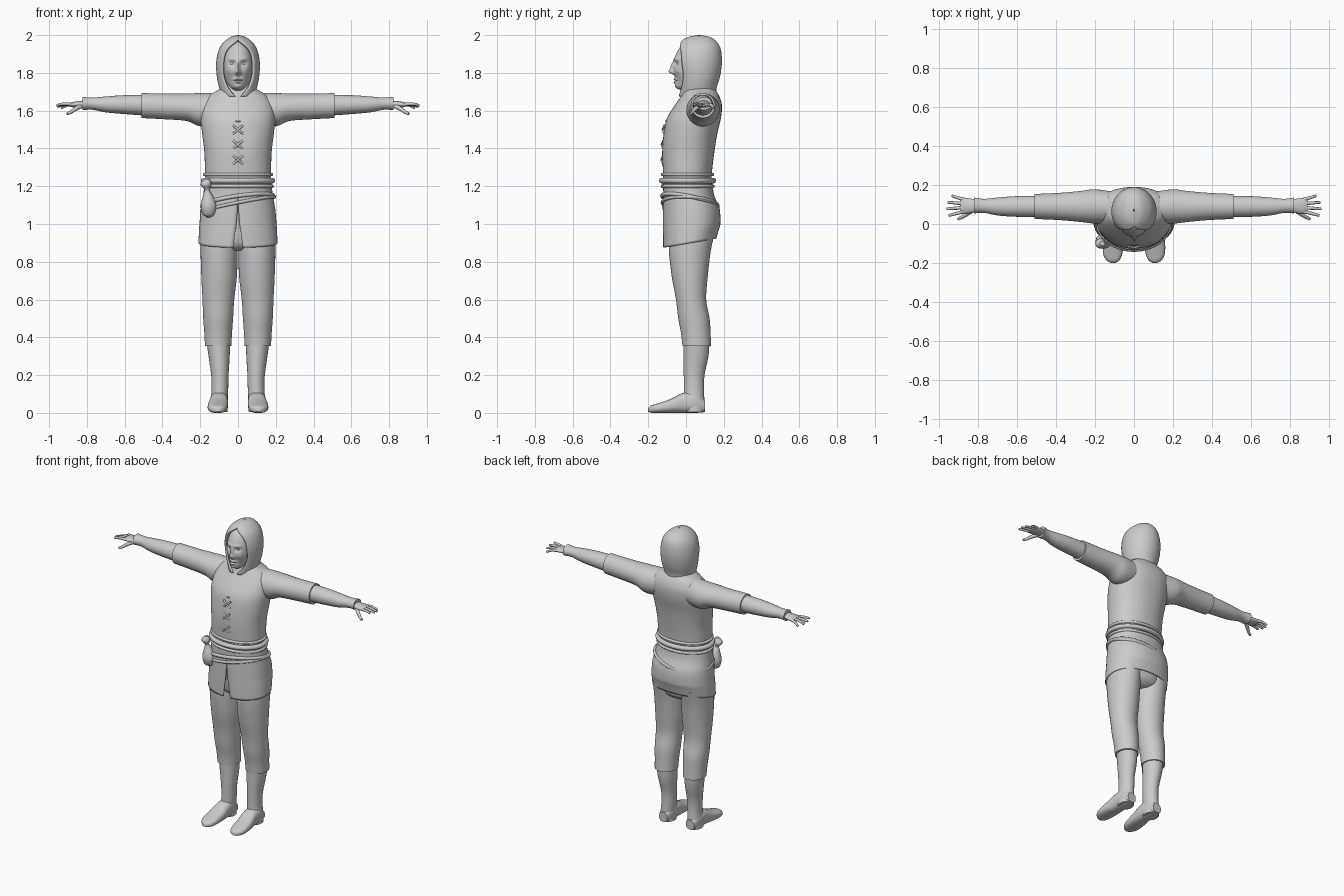
import bpy, bmesh, math
from math import sin, cos, pi, exp
from mathutils import Vector

cube = bpy.data.objects.get("Cube")
if cube:
    bpy.data.objects.remove(cube, do_unlink=True)

clay = bpy.data.materials.new("plain_grey")
clay.use_nodes = True
GREY = (0.6, 0.6, 0.6, 1)
clay.diffuse_color = GREY
clay.node_tree.nodes["Principled BSDF"].inputs["Base Color"].default_value = GREY
meshes = []


def add_mesh(name, bm):
    mesh = bpy.data.meshes.new(name)
    bm.to_mesh(mesh)
    bm.free()
    mesh.materials.append(clay)
    obj = bpy.data.objects.new(name, mesh)
    bpy.context.collection.objects.link(obj)
    meshes.append(obj)
    return obj


def spline_rings(rings, steps):
    """Catmull-Rom interpolation between the given sections."""
    out = []
    for i in range(len(rings) - 1):
        a, b = rings[max(i - 1, 0)], rings[i]
        c, d = rings[i + 1], rings[min(i + 2, len(rings) - 1)]
        for s in range(steps):
            t = s / steps
            out.append([q + 0.5 * t * (r - p + t * (2 * p - 5 * q + 4 * r - u + t * (3 * (q - r) + u - p)))
                        for p, q, r, u in zip(a, b, c, d)])
    return out + [list(rings[-1])]


def loft(name, rings, axis="z", flip=1, power=2, sides=40, steps=4, thick=0, warp=None):
    """Skin sections (position, centre a, centre b, radius a, radius b, front gap angle)."""
    bm = bmesh.new()
    rows = []
    for ring in spline_rings([tuple(r) + (0,) * (6 - len(r)) for r in rings], steps):
        pos, ca, cb, ra, rb, gap = ring
        gap = max(gap, 0)
        row = []
        for i in range(sides + 1):
            t = gap + (2 * pi - 2 * gap) * i / sides
            s, c = sin(t), cos(t)
            a = ca + ra * math.copysign(abs(s) ** (2 / power), s)
            b = cb - rb * math.copysign(abs(c) ** (2 / power), c)
            co = {"x": (pos, a, b), "y": (a, pos, b), "z": (a, b, pos)}[axis]
            co = Vector((co[0] * flip, co[1], co[2]))
            row.append(bm.verts.new(warp(co) if warp else co))
        rows.append(row)
    for low, high in zip(rows, rows[1:]):
        for i in range(sides):
            bm.faces.new((low[i], low[i + 1], high[i + 1], high[i]))
    if not thick:
        for row in (rows[0], rows[-1]):
            bm.faces.new(row[:-1])
    bmesh.ops.remove_doubles(bm, verts=bm.verts, dist=0.00005)
    bmesh.ops.recalc_face_normals(bm, faces=bm.faces)
    obj = add_mesh(name, bm)
    if thick:
        shell = obj.modifiers.new("thickness", "SOLIDIFY")
        shell.thickness = thick
    return obj


def tube(name, points, radius, closed=False, tip=1.0):
    curve = bpy.data.curves.new(name, "CURVE")
    curve.dimensions = "3D"
    curve.bevel_depth = radius
    curve.bevel_resolution = 3
    curve.use_fill_caps = True
    line = curve.splines.new("POLY")
    line.points.add(len(points) - 1)
    for i, (p, co) in enumerate(zip(line.points, points)):
        p.co = (*co, 1)
        p.radius = 1 + (tip - 1) * i / (len(points) - 1)
    line.use_cyclic_u = closed
    curve.materials.append(clay)
    obj = bpy.data.objects.new(name, curve)
    bpy.context.collection.objects.link(obj)


def cord(name, z, yc, rx, ry, radius, tilt_x=0, tilt_y=0):
    """Closed cord around the body, optionally slanted."""
    turns = [2 * pi * i / 56 for i in range(56)]
    tube(name, [(rx * cos(t), yc + ry * sin(t), z + tilt_x * rx * cos(t) + tilt_y * ry * sin(t))
                for t in turns], radius, closed=True)


# Tunic body
loft("tunic_body", [
    (1.0, 0, .03, .19, .13), (1.1, 0, .02, .18, .13), (1.2, 0, .008, .172, .128),
    (1.28, 0, .008, .175, .13), (1.38, 0, .012, .178, .138), (1.48, 0, .024, .19, .142),
    (1.56, 0, .042, .197, .143), (1.63, 0, .066, .19, .124), (1.68, 0, .075, .155, .10),
    (1.71, 0, .07, .105, .085), (1.74, 0, .065, .07, .07)], power=2.2, sides=56)


# Tunic skirt: split at the front, hem rising towards the back
def raise_hem(co):
    co.z += .17 * (co.y + .12) * max(0, min(1, (1 - co.z) / .12))
    return co


loft("tunic_skirt", [
    (1.22, 0, .008, .176, .13), (1.15, 0, .015, .185, .135), (1.08, 0, .028, .197, .15, .008),
    (1.0, 0, .03, .204, .152, .03), (.95, 0, .026, .207, .148, .06), (.875, 0, .02, .209, .141, .1)],
    power=2.2, sides=64, thick=.006, warp=raise_hem)
loft("pelvis", [(.86, 0, .03, .08, .07), (.9, 0, .03, .17, .11), (1.02, 0, .03, .185, .125)])

# Belt cords and slanted sashes
cord("belt_upper_cord", 1.262, .008, .178, .132, .009)
cord("belt_middle_cord", 1.23, .008, .181, .136, .015)
cord("belt_lower_cord", 1.2, .009, .181, .134, .009)
cord("long_sash", 1.12, .02, .189, .146, .011, .14, -.2)
cord("short_sash", 1.105, .022, .193, .147, .009, .2, -.06)

# Belt pouch
loft("pouch", [
    (1.035, -.155, -.085, .008, .008), (1.05, -.155, -.085, .031, .028), (1.09, -.155, -.087, .042, .039),
    (1.13, -.157, -.087, .034, .033), (1.165, -.162, -.09, .019, .02), (1.182, -.165, -.095, .013, .014),
    (1.21, -.17, -.1, .029, .026), (1.238, -.163, -.1, .012, .012)], sides=24)

# Chest laces and bow
for n, z in enumerate((1.34, 1.42, 1.5)):
    y = -.127 + .07 * max(z - 1.4, 0)
    for side in (1, -1):
        tube(f"lace_{n}_{'left' if side > 0 else 'right'}",
             [(-.026 * side, y + .006, z - .022), (0, y - .003, z), (.026 * side, y + .006, z + .022)], .006)
tube("lace_bow", [(.022 * sin(t * pi / 8), -.108 + .012 * sin(t * pi / 16), 1.527 + .018 * cos(t * pi / 8))
                  for t in range(16)], .004, closed=True)

# Head: a sphere shaped by soft bumps (x, z, width, height, depth)
BUMPS = [(0, 1.722, .045, .028, .034), (0, 1.807, .012, .015, .028), (0, 1.838, .009, .022, .016),
         (0, 1.766, .023, .007, .013), (0, 1.75, .02, .006, .011), (0, 1.758, .024, .003, -.005)]
for s in (1, -1):
    BUMPS += [(s * .03, 1.85, .016, .012, -.013), (s * .03, 1.873, .026, .009, .006),
              (s * .045, 1.81, .02, .022, .006), (s * .012, 1.8, .007, .008, .008)]
bm = bmesh.new()
bmesh.ops.create_uvsphere(bm, u_segments=96, v_segments=72, radius=1)
for v in bm.verts:
    front = v.co.y < 0
    v.co = Vector((v.co.x * .08, .035 + v.co.y * .1, 1.835 + v.co.z * .135))
    if front:
        fade = min(1, (.035 - v.co.y) / .03)
        v.co.y -= fade * sum(d * exp(-((v.co.x - x) / w) ** 2 - ((v.co.z - z) / h) ** 2)
                             for x, z, w, h, d in BUMPS)
add_mesh("head", bm)
loft("neck", [(1.62, 0, .06, .07, .07), (1.7, 0, .055, .062, .062), (1.8, 0, .05, .06, .06)])

# Hood with an open face
loft("hood", [
    (1.675, 0, .06, .085, .1, .2), (1.72, 0, .06, .1, .102, .6), (1.78, 0, .065, .112, .115, .8),
    (1.85, 0, .065, .116, .125, .8), (1.91, 0, .065, .106, .122, .72), (1.95, 0, .066, .087, .108, .45),
    (1.98, 0, .068, .056, .078, 0), (1.993, 0, .069, .032, .046, 0), (2.0, 0, .07, .004, .006, 0)],
    sides=56, thick=.012)

# Limbs, built once per side
for side, tag in ((1, "left"), (-1, "right")):
    bm = bmesh.new()
    bmesh.ops.create_uvsphere(bm, u_segments=16, v_segments=12, radius=.013)
    bmesh.ops.translate(bm, verts=bm.verts, vec=(side * .03, -.036, 1.85))
    add_mesh(f"{tag}_eye", bm)

    # Sleeves and hand
    loft(f"{tag}_tunic_sleeve", [
        (.1, .085, 1.61, .08, .085), (.2, .09, 1.605, .088, .088), (.27, .09, 1.618, .08, .073),
        (.38, .09, 1.622, .07, .068), (.51, .09, 1.627, .064, .066)], "x", side)
    loft(f"{tag}_under_sleeve", [
        (.45, .09, 1.628, .056, .057), (.6, .09, 1.632, .053, .05), (.7, .09, 1.633, .046, .042),
        (.77, .093, 1.637, .036, .032), (.822, .095, 1.638, .041, .035)], "x", side)
    loft(f"{tag}_palm", [
        (.78, .095, 1.636, .028, .022), (.83, .093, 1.634, .036, .018), (.87, .094, 1.632, .041, .015),
        (.89, .095, 1.631, .036, .009)], "x", side, sides=24)
    for n in range(4):
        base = .063 + n * .021
        reach = (.075, .085, .08, .06)[n]
        spread = (n - 1.5) * .006
        tube(f"{tag}_finger_{n}", [
            (side * .875, base, 1.632), (side * (.875 + reach * .5), base + spread, 1.636 - n * .002),
            (side * (.872 + reach), base + 2 * spread, 1.634 - n * .006),
            (side * (.877 + reach), base + 2 * spread, 1.633 - n * .006)], .0095, tip=.6)
    tube(f"{tag}_thumb", [(side * .825, .075, 1.628), (side * .86, .05, 1.61),
                          (side * .885, .034, 1.592), (side * .905, .025, 1.583)], .013, tip=.55)

    # Trouser leg, boot and foot
    loft(f"{tag}_trouser_leg", [
        (.95, .1, .03, .098, .12), (.85, .1, .02, .098, .11), (.72, .1, .02, .094, .095),
        (.6, .104, .027, .084, .08), (.5, .105, .042, .079, .083), (.42, .105, .052, .073, .078),
        (.355, .105, .057, .07, .076)], flip=side)
    loft(f"{tag}_boot_shaft", [
        (.4, .105, .056, .064, .07), (.3, .1, .053, .056, .066), (.2, .096, .043, .046, .055),
        (.12, .096, .042, .044, .053), (.06, .1, .042, .045, .056), (.004, .1, .042, .045, .055)], flip=side)
    loft(f"{tag}_boot_foot", [
        (.1, .1, .035, .03, .031), (.05, .1, .055, .046, .055), (-.02, .101, .052, .049, .052),
        (-.08, .106, .037, .053, .037), (-.15, .109, .025, .05, .025), (-.185, .108, .02, .034, .019),
        (-.2, .107, .016, .012, .01)], "y", side, power=2.5)

# Smooth shading with kept edges
bpy.ops.object.select_all(action="DESELECT")
for obj in meshes:
    obj.select_set(True)
bpy.context.view_layer.objects.active = meshes[0]
bpy.ops.object.shade_smooth_by_angle(angle=math.radians(40))
